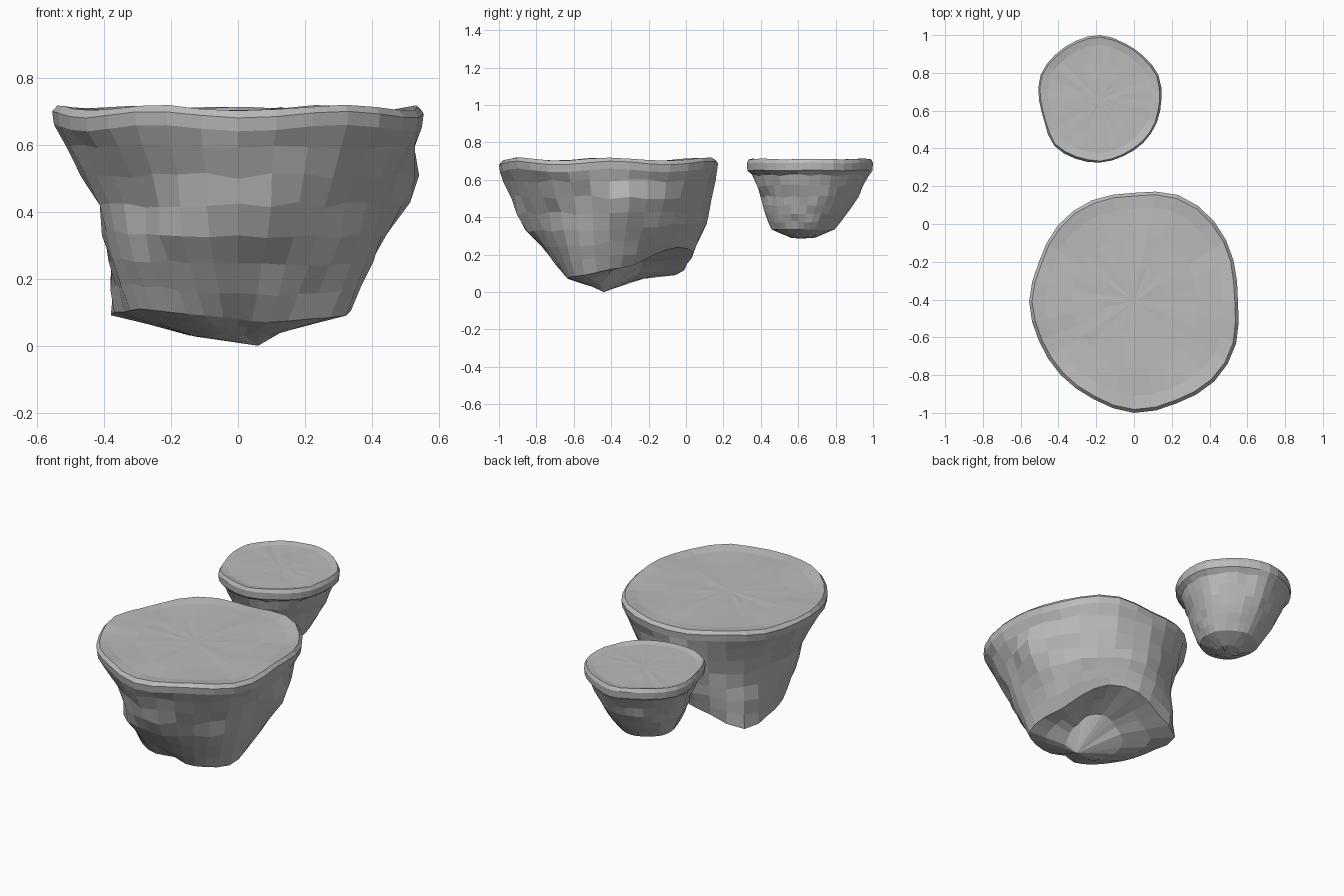
import bpy, bmesh, math, random
from mathutils import Vector

random.seed(4)
old = bpy.data.objects.get("Cube")
if old:
    bpy.data.objects.remove(old)

rock = bpy.data.materials.new("grey_rock")
rock.use_nodes = True
GREY = (0.5, 0.5, 0.5, 1)
rock.diffuse_color = GREY
rock.node_tree.nodes["Principled BSDF"].inputs["Base Color"].default_value = GREY

SEGS = 32
RIM_Z = 0.69


def around(values, i):
    """Smooth periodic sample of evenly spaced values at segment i."""
    n = len(values)
    u = i * n / SEGS
    k, f = int(u), u - int(u)
    a, b, c, d = (values[(k + j) % n] for j in (-1, 0, 1, 2))
    return b + 0.5 * f * (c - a + f * (2*a - 5*b + 4*c - d + f * (3*(b - c) + d - a)))


def lerp(a, b, t):
    return a + (b - a) * t


def island(name, centre, top, mid, foot, foot_z, mid_z, drift, tip, lip, cavity, wave, bumps, jitter):
    """Flat-topped floating rock lofted from top, middle and foot outlines."""
    bm = bmesh.new()
    cx, cy = centre

    def ring(radius, height, shift=0.0, rough=0.0):
        verts = []
        for i in range(SEGS):
            a = math.tau * i / SEGS
            r = radius(i) + random.uniform(-rough, rough)
            z = height(i, a) + random.uniform(-rough, rough)
            p = Vector((cx + r * math.cos(a), cy + shift + r * math.sin(a), z))
            for where, size, push in bumps:
                gap = (p - Vector(where)).length / size
                p += Vector((math.cos(a), math.sin(a), 0)) * push * math.exp(-gap * gap)
            verts.append(bm.verts.new(p))
        return verts

    def ripple(a):
        return wave * math.cos(6 * a - math.radians(12))

    def hollow(a):
        return cavity * max(0, math.cos(a - math.radians(65)))

    rings = []
    # top surface, from the middle out to the rounded rim
    for s, z in ((0.3, 0.703), (0.6, 0.702), (0.85, 0.703), (0.97, 0.71)):
        rings.append(ring(lambda i: around(top, i) * s,
                          lambda i, a: z + ripple(a) * s ** 6, 0, 0.002))
    rings.append(ring(lambda i: around(top, i), lambda i, a: RIM_Z + ripple(a)))
    rings.append(ring(lambda i: around(top, i) * 0.99, lambda i, a: RIM_Z - 0.04 + ripple(a)))
    # upper wall, then lower wall
    for t in (0.36, 0.68, 1.0):
        rings.append(ring(lambda i: lerp(around(top, i), around(mid, i), t),
                          lambda i, a: lerp(RIM_Z, mid_z, t), 0, jitter))
    for t in (0.27, 0.52, 0.77, 1.0):
        rings.append(ring(lambda i: lerp(around(mid, i), around(foot, i), t ** 1.25),
                          lambda i, a: lerp(mid_z, around(foot_z, i), t),
                          drift * t, jitter * (0.7 if t < 1 else 0)))
    # underside, hollow toward the back
    for s in (0.72, 0.4):
        rings.append(ring(lambda i: around(foot, i) * s,
                          lambda i, a: lerp(around(foot_z, i), tip[2] + lip + hollow(a),
                                            (1 - s) * 1.6),
                          drift, jitter * 0.4))
    for upper, lower in zip(rings, rings[1:]):
        for i in range(SEGS):
            j = (i + 1) % SEGS
            bm.faces.new((upper[i], lower[i], lower[j], upper[j]))
    crown = bm.verts.new((cx, cy, 0.703))
    point = bm.verts.new(tip)
    for i in range(SEGS):
        j = (i + 1) % SEGS
        bm.faces.new((crown, rings[0][i], rings[0][j]))
        bm.faces.new((point, rings[-1][j], rings[-1][i]))
    bmesh.ops.recalc_face_normals(bm, faces=bm.faces)
    mesh = bpy.data.meshes.new(name)
    bm.to_mesh(mesh)
    bm.free()
    mesh.materials.append(rock)
    obj = bpy.data.objects.new(name, mesh)
    bpy.context.scene.collection.objects.link(obj)


# large rock: outlines start at +x and run counter-clockwise
island("large_floating_rock", (0, -0.41),
       top=[.55, .57, .6, .61, .575, .58, .57, .545, .555, .545, .55, .56, .59, .585, .6, .585],
       mid=[.47, .5, .5, .52, .53, .51, .47, .42, .42, .42, .42, .44, .5, .48, .46, .46],
       foot=[.33, .32, .34, .4, .45, .45, .5, .4, .34, .32, .29, .26, .2, .24, .3, .35],
       foot_z=[.12, .14, .2, .24, .21, .15, .09, .1, .1, .11, .1, .09, .08, .07, .08, .09],
       mid_z=0.42, drift=0, tip=(0.06, -0.44, 0), lip=0.028, cavity=0.15, wave=0.01,
       bumps=[((-.2, -.78, .31), .11, .04), ((.5, -.35, .47), .1, .05),
              ((-.33, -.72, .4), .1, -.03)],
       jitter=0.01)

# small rock: flared rim over a rounded underside
rim = [.325, .335, .325, .325, .34, .335, .335, .34, .325, .32, .345, .34, .335, .325, .325, .325]
island("small_floating_rock", (-0.18, 0.66), top=rim,
       mid=[r * 0.76 for r in rim], foot=[r * 0.5 for r in rim], foot_z=[0.335] * 4,
       mid_z=0.51, drift=-0.035, tip=(-0.17, 0.61, 0.285), lip=0.006, cavity=0, wave=0.002,
       bumps=[((-.46, .6, .6), .08, -.015)],
       jitter=0.007)
